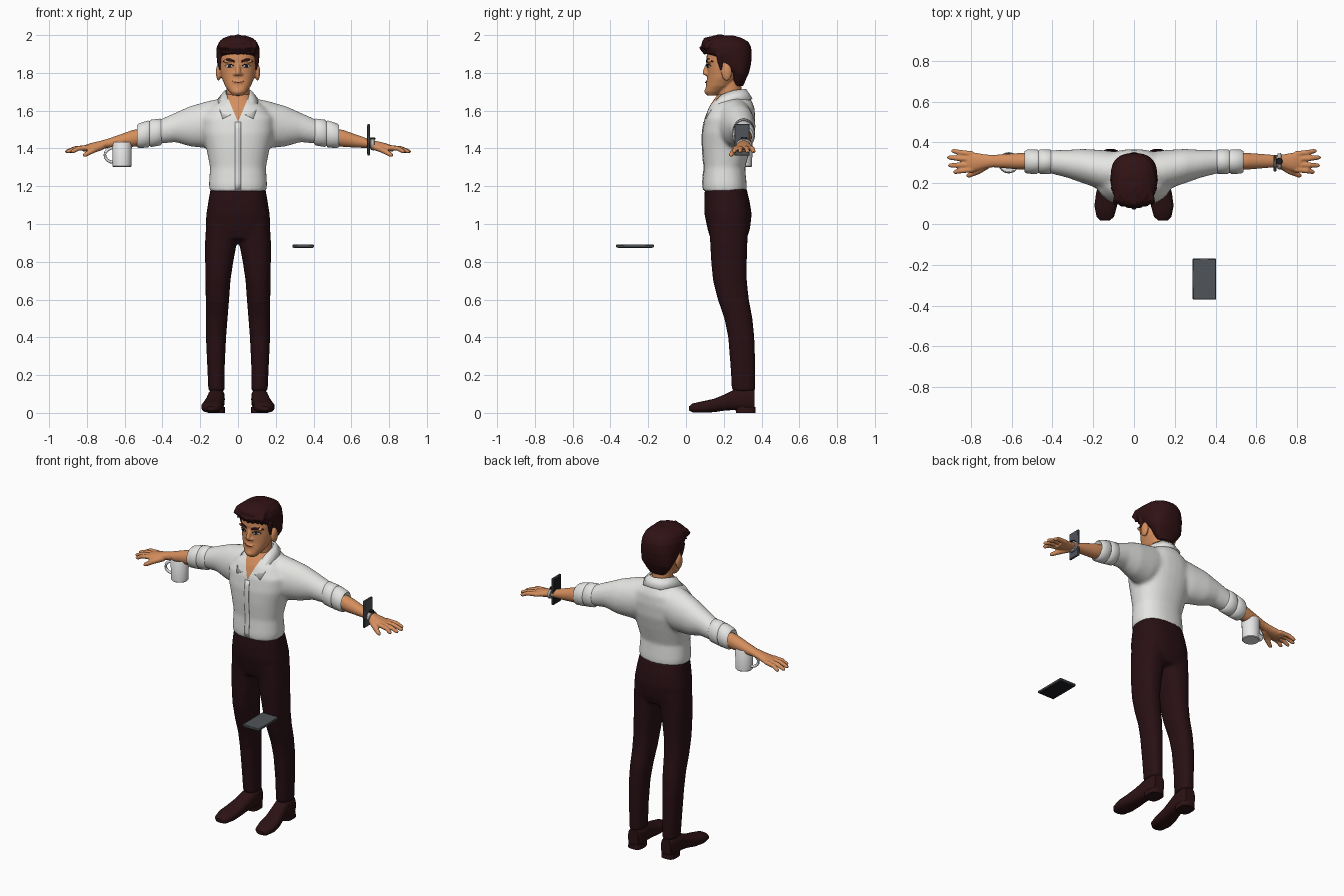
import bpy, bmesh, math
from mathutils import Matrix, Vector
from mathutils.bvhtree import BVHTree

if "Cube" in bpy.data.objects:
    bpy.data.objects.remove(bpy.data.objects["Cube"])


def material(name, r, g, b):
    m = bpy.data.materials.new(name)
    m.use_nodes = True
    m.diffuse_color = (r, g, b, 1)
    m.node_tree.nodes["Principled BSDF"].inputs["Base Color"].default_value = (r, g, b, 1)
    return m


SKIN = material("warm skin", .66, .27, .11)
HAIR = material("dark brown hair", .03, .006, .007)
SHIRT = material("white cloth", .78, .78, .76)
PANTS = material("maroon cloth", .021, .005, .007)
SHOE = material("dark leather", .025, .006, .007)
CASE = material("slate grey", .08, .09, .1)
SCREEN = material("black glass", .012, .013, .016)
CHINA = material("white china", .8, .8, .8)
LIPS = material("lip brown", .3, .08, .04)
METAL = material("pale metal", .45, .45, .45)


def skin_rings(bm, rings):
    """Bridge closed rings of points and cap both ends."""
    vs = [[bm.verts.new(p) for p in ring] for ring in rings]
    k = len(vs[0])
    for a, b in zip(vs, vs[1:]):
        for i in range(k):
            bm.faces.new((a[i], a[(i + 1) % k], b[(i + 1) % k], b[i]))
    bm.faces.new(vs[0][::-1])
    bm.faces.new(vs[-1])


def loft(bm, axis, rows, n=2.0, k=32):
    """Superellipse sections: (position, a min, a max, b min, b max)."""
    rings = []
    for t, a0, a1, b0, b1 in rows:
        ring = []
        for i in range(k):
            c, s = math.cos(math.tau * i / k), math.sin(math.tau * i / k)
            a = (a0 + a1) / 2 + (a1 - a0) / 2 * math.copysign(abs(c) ** (2 / n), c)
            b = (b0 + b1) / 2 + (b1 - b0) / 2 * math.copysign(abs(s) ** (2 / n), s)
            ring.append({"x": (t, a, b), "y": (a, t, b), "z": (a, b, t)}[axis])
        rings.append(ring)
    skin_rings(bm, rings)


def sym(rows):
    return [(z, -h, h, y0, y1) for z, h, y0, y1 in rows]


def pipe(bm, points, radii, k=12):
    pts = [Vector(p) for p in points]
    rings = []
    for i, p in enumerate(pts):
        d = pts[min(i + 1, len(pts) - 1)] - pts[max(i - 1, 0)]
        q = d.to_track_quat("Z", "Y")
        rings.append([p + q @ Vector((math.cos(math.tau * j / k), math.sin(math.tau * j / k), 0)) * radii[i]
                      for j in range(k)])
    skin_rings(bm, rings)


def ball(bm, centre, radii):
    m = Matrix.Translation(centre) @ Matrix.Diagonal((*radii, 1))
    bmesh.ops.create_uvsphere(bm, u_segments=20, v_segments=12, radius=1, matrix=m)


def box(bm, centre, size):
    m = Matrix.Translation(centre) @ Matrix.Diagonal((*size, 1))
    bmesh.ops.create_cube(bm, size=1, matrix=m)


def finish(name, bm, mat, voxel=0, smooth=5, angle=40):
    """Turn a bmesh into an object, optionally fused into one soft skin."""
    bmesh.ops.recalc_face_normals(bm, faces=bm.faces)
    me = bpy.data.meshes.new(name)
    bm.to_mesh(me)
    bm.free()
    ob = bpy.data.objects.new(name, me)
    bpy.context.collection.objects.link(ob)
    if voxel:
        r = ob.modifiers.new("fuse", "REMESH")
        r.mode, r.voxel_size = "VOXEL", voxel
        s = ob.modifiers.new("soften", "SMOOTH")
        s.factor, s.iterations = .5, smooth
        dg = bpy.context.evaluated_depsgraph_get()
        me = bpy.data.meshes.new_from_object(ob.evaluated_get(dg))
        ob.modifiers.clear()
        ob.data = me
    me.materials.clear()
    me.materials.append(mat)
    me.shade_smooth()
    me.set_sharp_from_angle(angle=math.radians(180 if voxel else angle))
    return ob


def pair(ob, part):
    """Name the left part and add its mirrored right twin."""
    ob.name = "left_" + part
    twin = bpy.data.objects.new("right_" + part, ob.data.copy())
    twin.data.transform(Matrix.Scale(-1, 4, (1, 0, 0)))
    twin.data.flip_normals()
    bpy.context.collection.objects.link(twin)


def drape(name, target, pts, mat, lift=.003):
    """Thin strip laid on the front of a surface: (x, z, half height)."""
    src = bmesh.new()
    src.from_mesh(target.data)
    tree = BVHTree.FromBMesh(src)
    src.free()
    bm = bmesh.new()
    cols = []
    for x, z, dx, dz in pts:
        col = []
        for f in (-1, 0, 1):
            hit = tree.ray_cast(Vector((x + f * dx, -1, z + f * dz)), Vector((0, 1, 0)))[0]
            y = hit.y if hit else .12
            col.append(bm.verts.new((x + f * dx, y - lift, z + f * dz)))
        cols.append(col)
    for a, b in zip(cols, cols[1:]):
        for j in (0, 1):
            bm.faces.new((a[j], b[j], b[j + 1], a[j + 1]))
    ob = finish(name, bm, mat)
    ob.modifiers.new("thickness", "SOLIDIFY").thickness = .003
    return ob


# Trousers: hips and two legs fused
bm = bmesh.new()
loft(bm, "z", sym([(.92, .165, .13, .32), (.97, .172, .115, .338), (1.05, .168, .098, .348),
                   (1.12, .157, .096, .337), (1.19, .145, .1, .32)]), 2.5)
for s in (1, -1):
    rows = [(.115, .07, .157, .243, .367), (.25, .07, .163, .235, .367), (.4, .063, .17, .223, .362),
            (.5, .055, .171, .203, .352), (.6, .047, .171, .168, .333), (.7, .04, .172, .143, .322),
            (.8, .025, .174, .133, .322), (.9, .006, .175, .128, .325), (1, 0, .168, .12, .33)]
    loft(bm, "z", [(z, s * a, s * b, c, d) for z, a, b, c, d in rows], 2.3)
finish("trousers", bm, PANTS, .011)

# Shirt: torso and sleeves fused
bm = bmesh.new()
loft(bm, "z", sym([(1.172, .15, .09, .321), (1.21, .154, .088, .321), (1.3, .148, .095, .313),
                   (1.4, .168, .087, .342), (1.48, .19, .086, .362), (1.56, .195, .098, .367),
                   (1.62, .15, .122, .362), (1.66, .09, .148, .343), (1.69, .066, .17, .32)]), 2.3)
sleeve = [(.05, .17, .35, 1.43, 1.672), (.15, .165, .362, 1.4, 1.653), (.25, .2, .368, 1.41, 1.625),
          (.33, .228, .363, 1.433, 1.59), (.42, .25, .362, 1.425, 1.55), (.5, .26, .355, 1.415, 1.525)]
for s in (1, -1):
    loft(bm, "x", [(s * r[0], *r[1:]) for r in sleeve])
shirt = finish("shirt", bm, SHIRT, .011)

# Open neckline: skin coloured V cut into the shirt front
bm = bmesh.new()
bm.from_mesh(shirt.data)
for s in (1, -1):
    front = [f for f in bm.faces if f.calc_center_median().y < .22 and f.calc_center_median().z > 1.5]
    geom = front + list({e for f in front for e in f.edges}) + list({v for f in front for v in f.verts})
    bmesh.ops.bisect_plane(bm, geom=geom, plane_co=(0, 0, 1.54), plane_no=(s, 0, -.42))
for f in bm.faces:
    c = f.calc_center_median()
    f.material_index = int(c.y < .22 and abs(c.x) < (c.z - 1.54) * .42)
bm.to_mesh(shirt.data)
bm.free()
shirt.data.materials.append(SKIN)
drape("button_placket", shirt, [(0, 1.18 + .036 * i, .015, 0) for i in range(11)], SHIRT, .004)

# Collar
top = [(0, .318, 1.715), (.045, .303, 1.715), (.07, .25, 1.708), (.062, .185, 1.685), (.042, .14, 1.635), (.022, .11, 1.585)]
low = [(0, .352, 1.665), (.06, .338, 1.66), (.108, .26, 1.662), (.105, .185, 1.645), (.098, .135, 1.605), (.082, .1, 1.56)]
bm = bmesh.new()
edges = [[bm.verts.new(p) for p in [(-x, y, z) for x, y, z in e[:0:-1]] + e] for e in (top, low)]
for i in range(len(edges[0]) - 1):
    bm.faces.new((edges[0][i], edges[0][i + 1], edges[1][i + 1], edges[1][i]))
collar = finish("collar", bm, SHIRT, angle=60)
collar.modifiers.new("thickness", "SOLIDIFY").thickness = .012

# Rolled cuffs
bm = bmesh.new()
cuff = [(.4, .255, .355, 1.43, 1.545), (.41, .246, .365, 1.416, 1.558), (.46, .245, .366, 1.408, 1.552),
        (.468, .252, .36, 1.414, 1.544), (.476, .245, .366, 1.405, 1.548), (.525, .247, .364, 1.402, 1.532),
        (.536, .255, .356, 1.41, 1.522), (.525, .27, .345, 1.42, 1.51)]
loft(bm, "x", cuff)
pair(finish("cuff", bm, SHIRT, angle=60), "cuff")

# Forearms, hands and fingers
bm = bmesh.new()
loft(bm, "x", [(.47, .266, .35, 1.42, 1.515), (.56, .267, .348, 1.408, 1.497), (.63, .273, .343, 1.404, 1.472),
               (.69, .278, .338, 1.402, 1.451), (.73, .272, .341, 1.396, 1.44), (.78, .258, .35, 1.386, 1.428),
               (.82, .257, .352, 1.382, 1.415)])
for y, tip, x in ((.343, .358, .895), (.317, .326, .915), (.29, .287, .91), (.267, .255, .885)):
    mid = (.81 + x) / 2
    pipe(bm, [(.79, y, 1.405), (mid, (y + tip) / 2, 1.4), (x - .01, tip, 1.384), (x, tip, 1.381)],
         [.014, .013, .011, .006])
pipe(bm, [(.72, .29, 1.412), (.765, .258, 1.392), (.81, .238, 1.366), (.82, .235, 1.36)], [.02, .016, .012, .006])
pair(finish("forearm", bm, SKIN, .005, 3), "forearm_and_hand")

# Shoes with heels
bm = bmesh.new()
loft(bm, "y", [(.017, .12, .165, .012, .035), (.035, .098, .183, .003, .05), (.09, .083, .194, .001, .062),
               (.15, .08, .186, .004, .075), (.21, .075, .17, .013, .1), (.26, .071, .162, .015, .125),
               (.33, .07, .157, .012, .132), (.362, .08, .148, .012, .122)], 2.6)
loft(bm, "z", [(0, .07, .16, .265, .368), (.03, .07, .16, .26, .367)], 3)
pair(finish("shoe", bm, SHOE), "shoe")

# Head, neck, nose, ears
bm = bmesh.new()
loft(bm, "z", sym([(1.68, .028, .112, .16), (1.7, .046, .1, .2), (1.73, .068, .106, .245),
                   (1.77, .085, .112, .275), (1.82, .096, .113, .3), (1.87, .099, .108, .32),
                   (1.92, .098, .112, .32), (1.97, .06, .15, .28)]), 2.2)
loft(bm, "z", sym([(1.56, .075, .15, .32), (1.65, .06, .165, .3), (1.76, .06, .175, .29)]))
pipe(bm, [(0, .12, 1.855), (0, .108, 1.825), (0, .1, 1.8)], [.01, .012, .014])
ball(bm, (0, .103, 1.798), (.015, .015, .012))
ball(bm, (0, .112, 1.75), (.03, .009, .008))
ball(bm, (0, .117, 1.702), (.026, .02, .02))
for s in (1, -1):
    ball(bm, (s * .014, .111, 1.794), (.012, .011, .009))
    ball(bm, (s * .045, .122, 1.862), (.036, .012, .01))
    ball(bm, (s * .103, .215, 1.803), (.014, .028, .045))
head = finish("head", bm, SKIN, .005, 3)

# Painted face
for s, side in ((1, "left_"), (-1, "right_")):
    for part, mat, lift, pts in (
            ("eye", CHINA, .002, ((.024, 1.834, .001), (.034, 1.836, .007), (.05, 1.837, .008), (.066, 1.836, .001))),
            ("iris", SCREEN, .004, ((.038, 1.837, .003), (.041, 1.837, .007), (.049, 1.837, .007), (.052, 1.837, .003))),
            ("eyelid", HAIR, .004, ((.021, 1.837, .001), (.035, 1.845, .002), (.052, 1.846, .002), (.07, 1.838, .001))),
            ("brow", HAIR, .004, ((.018, 1.86, .005), (.04, 1.868, .007), (.06, 1.87, .006), (.08, 1.859, .002)))):
        drape(side + part, head, [(s * x, z, 0, h) for x, z, h in pts], mat, lift)
drape("mouth", head, [(.008 * i, 1.75 + .0004 * i * i, 0, .003 - .0005 * abs(i)) for i in range(-4, 5)], LIPS)

# Hair: cap, swept locks and sideburns
bm = bmesh.new()
loft(bm, "z", sym([(1.73, .05, .255, .303), (1.76, .076, .243, .315), (1.8, .1, .232, .333), (1.84, .109, .175, .343),
                   (1.88, .113, .14, .348), (1.905, .115, .105, .348), (1.935, .113, .083, .345),
                   (1.965, .1, .083, .33), (1.985, .076, .105, .295), (1.998, .04, .15, .25)]), 2.4)
for i in range(-3, 4):
    x = i * .028
    drop = .004 * abs(i)
    pipe(bm, [(x, .105 + drop, 1.9), (x * 1.03, .085 + drop * 2, 1.935), (x, .1 + drop * 2, 1.97 - drop),
              (x * .85, .18, 1.99 - drop * 1.6), (x * .8, .28, 1.97 - drop)], [.01, .018, .017, .016, .008])
for s in (1, -1):
    pipe(bm, [(s * .098, .175, 1.9), (s * .096, .18, 1.86), (s * .093, .187, 1.815)], [.016, .014, .007])
finish("hair", bm, HAIR, .0055, 3)

# Mug with handle
bm = bmesh.new()
mx, my = -.614, .3
mug = ((1.302, .046), (1.306, .05), (1.43, .052), (1.435, .049), (1.43, .046), (1.315, .044))
loft(bm, "z", [(z, mx - r, mx + r, my - r, my + r) for z, r in mug])
arc = [math.pi * i / 10 for i in range(11)]
pipe(bm, [(mx - .045 - .046 * math.sin(a), my - .01 * math.sin(a), 1.365 + .038 * math.cos(a)) for a in arc],
     [.008] * len(arc))
finish("mug", bm, CHINA)

# Wrist watch
bm = bmesh.new()
loft(bm, "x", [(.702, .275, .341, 1.398, 1.448), (.704, .269, .346, 1.392, 1.454),
               (.72, .266, .347, 1.389, 1.451), (.722, .272, .342, 1.394, 1.446)])
finish("watch_band", bm, METAL)
bm = bmesh.new()
loft(bm, "z", [(1.447, .696, .728, .29, .324), (1.458, .698, .726, .292, .322)])
finish("watch_face", bm, SCREEN)

# Two flat phones, each with a glass plate
for name, c, size, off in (("loose_phone", (.345, -.27, .883), (.115, .2, .015), (0, 0, -.0075)),
                           ("upright_phone", (.691, .297, 1.446), (.013, .08, .168), (-.0065, 0, 0))):
    bm = bmesh.new()
    box(bm, c, size)
    ob = finish(name, bm, CASE)
    ob.modifiers.new("round", "BEVEL").width = .003
    bm = bmesh.new()
    box(bm, Vector(c) + Vector(off), [.003 if o else d * .9 for d, o in zip(size, off)])
    finish(name + "_screen", bm, SCREEN)
